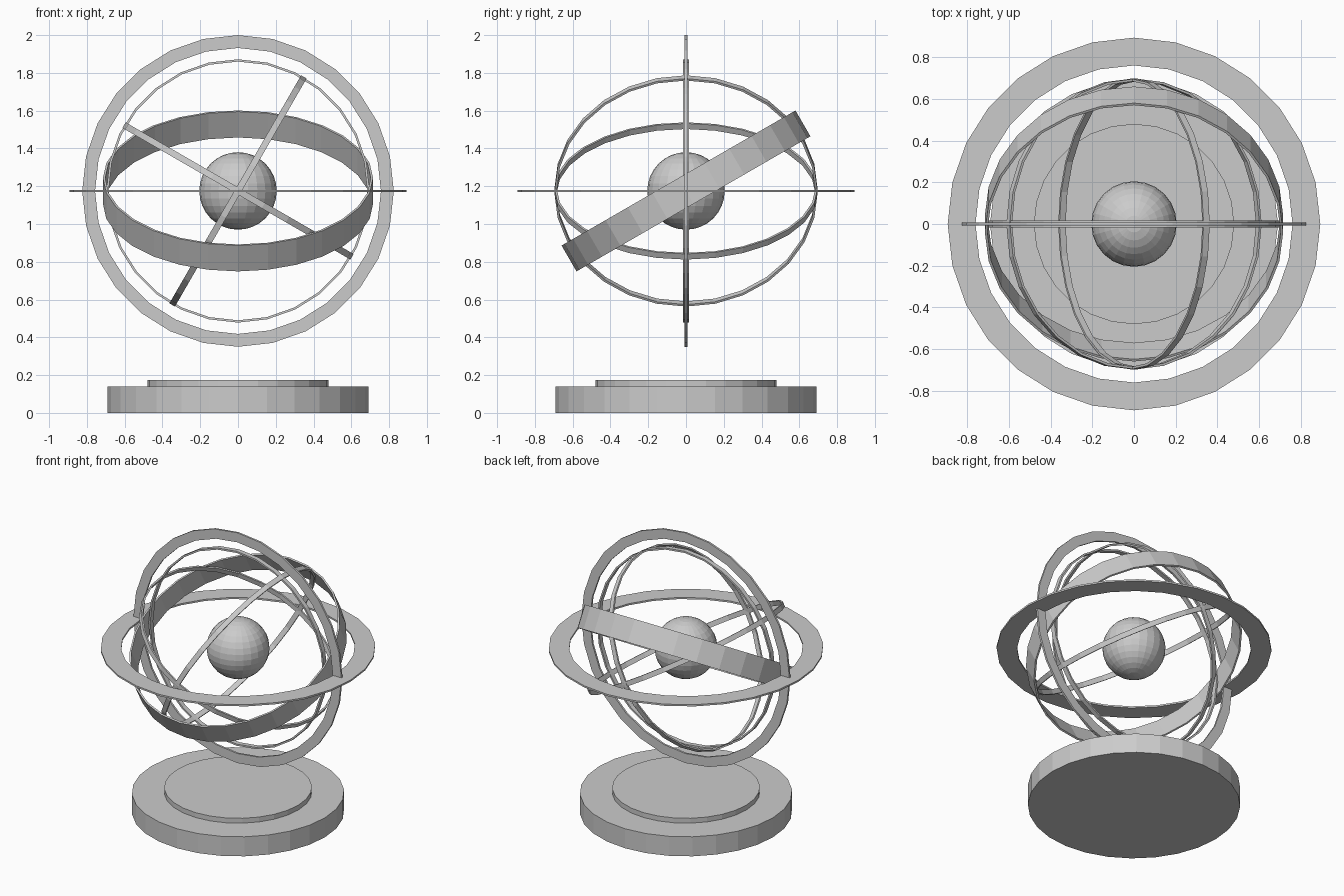
import bpy, bmesh
from math import radians, sin, cos, pi

if "Cube" in bpy.data.objects:
    bpy.data.objects.remove(bpy.data.objects["Cube"])

CENTRE = (0, 0, 1.175)


def ring(name, outer, inner, width, rot=(0, 0, 0), sides=28):
    """Square-section ring about local z, then rotated (degrees)."""
    bm = bmesh.new()
    loops = []
    for i in range(sides):
        a = 2 * pi * i / sides
        section = [(outer, -width / 2), (outer, width / 2),
                   (inner, width / 2), (inner, -width / 2)]
        loops.append([bm.verts.new((r * cos(a), r * sin(a), z)) for r, z in section])
    for i in range(sides):
        p, q = loops[i], loops[(i + 1) % sides]
        for j in range(4):
            k = (j + 1) % 4
            bm.faces.new((p[j], q[j], q[k], p[k]))
    bmesh.ops.recalc_face_normals(bm, faces=bm.faces)
    mesh = bpy.data.meshes.new(name)
    bm.to_mesh(mesh)
    bm.free()
    obj = bpy.data.objects.new(name, mesh)
    bpy.context.collection.objects.link(obj)
    obj.location = CENTRE
    obj.rotation_euler = [radians(d) for d in rot]
    return obj


def disc(name, radius, z0, z1):
    bpy.ops.mesh.primitive_cylinder_add(vertices=28, radius=radius, depth=z1 - z0,
                                        location=(0, 0, (z0 + z1) / 2))
    bpy.context.object.name = name


# Stepped round base
disc("base", 0.69, 0, 0.14)
disc("base_step", 0.48, 0.14, 0.175)

# Central globe
bpy.ops.mesh.primitive_uv_sphere_add(segments=24, ring_count=16, radius=0.205,
                                     location=CENTRE)
bpy.context.object.name = "globe"

# Flat outer rings: horizontal and upright
ring("horizon_ring", 0.893, 0.76, 0.012)
ring("meridian_ring", 0.825, 0.757, 0.014, (90, 0, 0))

# Narrow hoops sharing the y axis: upright, and two edge-on from the front
ring("upright_hoop", 0.697, 0.685, 0.034, (90, 0, 0))
for name, tilt in (("steep_hoop", -60), ("shallow_hoop", 30)):
    ring(name, 0.697, 0.685, 0.034, (0, tilt, 0))

# Broad tilted band
ring("zodiac_band", 0.715, 0.703, 0.158, (30, 0, 0))
